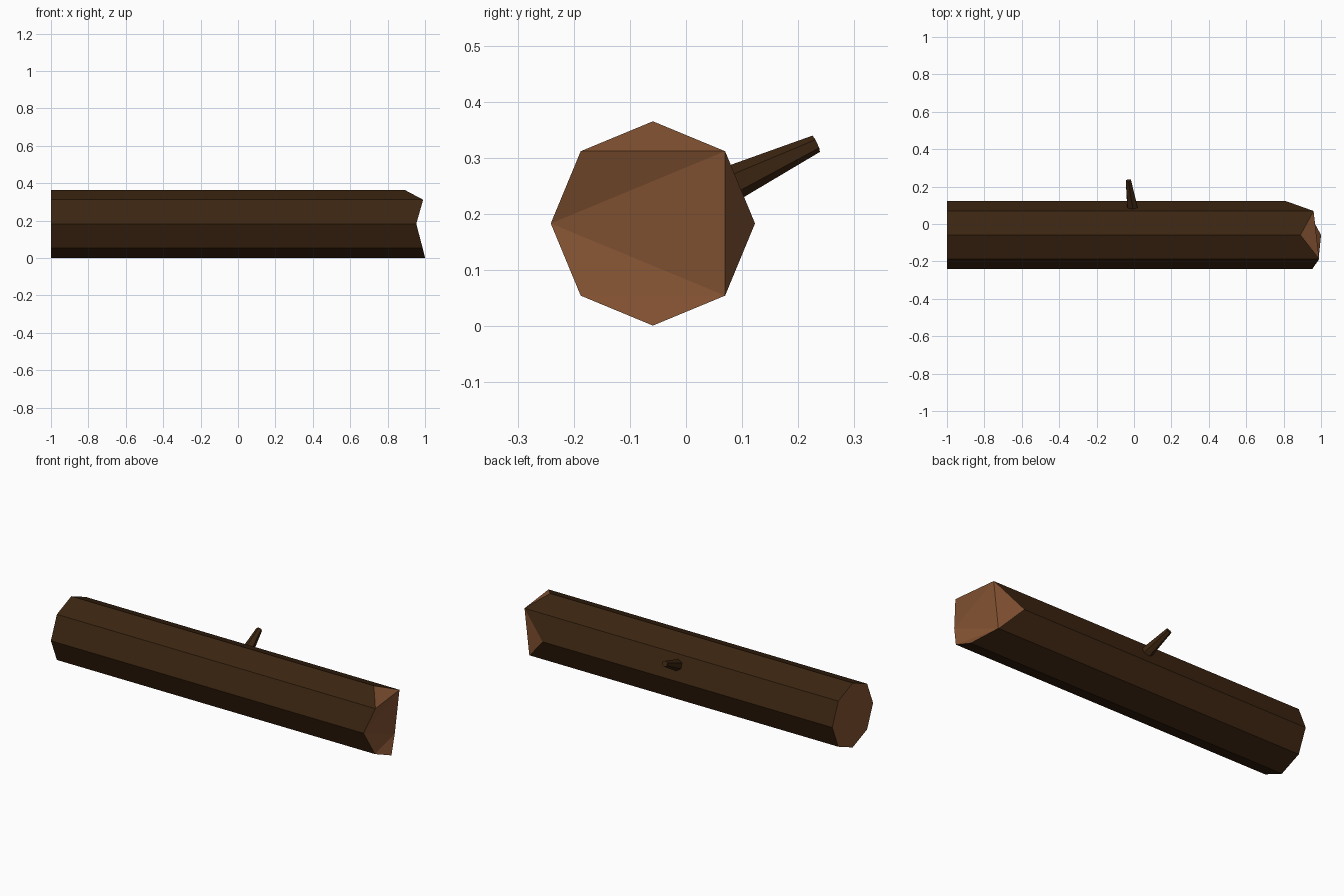
import bpy, bmesh, math
from mathutils import Vector

if "Cube" in bpy.data.objects:
    bpy.data.objects.remove(bpy.data.objects["Cube"])


def material(name, rgb):
    m = bpy.data.materials.new(name)
    m.diffuse_color = (*rgb, 1.0)
    m.use_nodes = True
    m.node_tree.nodes["Principled BSDF"].inputs["Base Color"].default_value = m.diffuse_color
    return m


bark = material("dark bark", (0.045, 0.0185, 0.0055))
wood = material("cut wood", (0.235, 0.088, 0.033))


def finish(name, bm, mats):
    bmesh.ops.recalc_face_normals(bm, faces=bm.faces)
    mesh = bpy.data.meshes.new(name)
    bm.to_mesh(mesh)
    bm.free()
    for m in mats:
        mesh.materials.append(m)
    obj = bpy.data.objects.new(name, mesh)
    bpy.context.collection.objects.link(obj)
    return obj


# Log: eight-sided trunk, sawn flat on the left and broken on the right
SIDES, RADIUS, CY, CZ = 8, 0.182, -0.059, 0.183
broken_x = [0.81, 0.96, 0.89, 0.99, 0.953, 0.987, 1.0, 0.93]
bm = bmesh.new()
left, right = [], []
for i, x in enumerate(broken_x):
    a = 2 * math.pi * i / SIDES
    y, z = CY + RADIUS * math.cos(a), CZ + RADIUS * math.sin(a)
    left.append(bm.verts.new((-1, y, z)))
    right.append(bm.verts.new((x, y, z)))
for i in range(SIDES):
    j = (i + 1) % SIDES
    bm.faces.new((left[i], left[j], right[j], right[i]))
bm.faces.new(left).material_index = 1
# Splintered facets of the broken end
for tri in ((1, 2, 3), (1, 3, 4), (1, 4, 7), (0, 1, 7), (4, 5, 7), (5, 6, 7)):
    bm.faces.new([right[k] for k in tri]).material_index = 1
finish("log", bm, [bark, wood])

# Branch stub: tapered, six-sided, leaning up out of the back
base, tip = Vector((-0.002, 0.045, 0.237)), Vector((-0.03, 0.232, 0.325))
axis = tip - base
bm = bmesh.new()
bmesh.ops.create_cone(bm, cap_ends=True, segments=6, radius1=0.036,
                      radius2=0.016, depth=axis.length)
stub = finish("branch_stub", bm, [bark])
stub.location = (base + tip) / 2
stub.rotation_mode = 'QUATERNION'
stub.rotation_quaternion = axis.to_track_quat('Z', 'Y')
